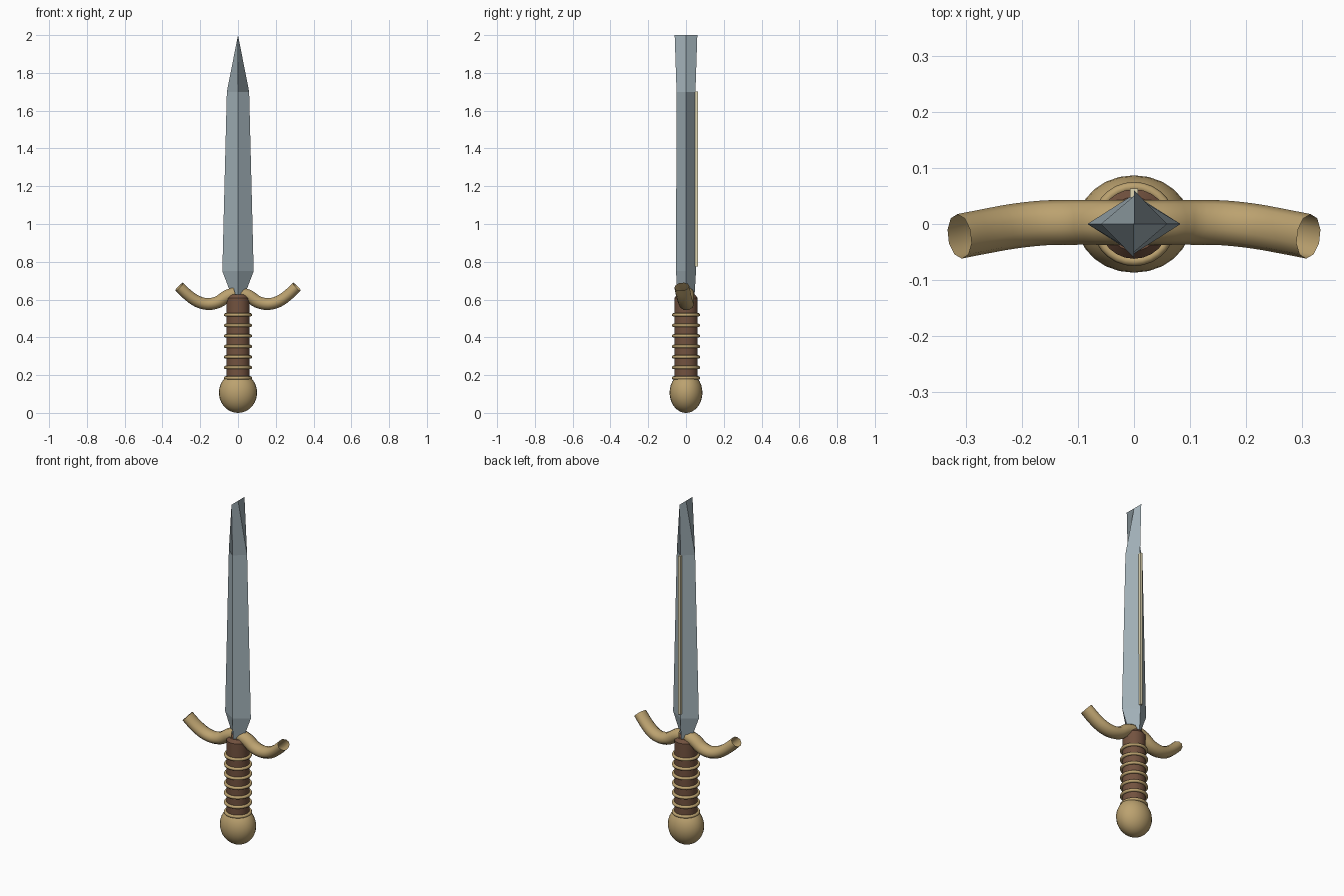
import bpy, bmesh, math
from mathutils import Vector

if "Cube" in bpy.data.objects:
    bpy.data.objects.remove(bpy.data.objects["Cube"])


def material(name, rgb):
    m = bpy.data.materials.new(name)
    m.diffuse_color = (*rgb, 1)
    m.use_nodes = True
    m.node_tree.nodes["Principled BSDF"].inputs["Base Color"].default_value = m.diffuse_color
    return m


steel = material("steel", (0.36, 0.44, 0.48))
brass = material("brass", (0.50, 0.36, 0.16))
leather = material("leather", (0.17, 0.085, 0.05))
inlay = material("pale_inlay", (0.75, 0.68, 0.45))


def finish(ob, name, mat, angle=None):
    ob.name = name
    ob.data.materials.append(mat)
    if angle:
        bpy.ops.object.select_all(action='DESELECT')
        ob.select_set(True)
        bpy.context.view_layer.objects.active = ob
        bpy.ops.object.shade_smooth_by_angle(angle=math.radians(angle))
    return ob


def loft(name, rings, mat, caps=True, angle=None):
    """Skin a list of equal-length closed rings."""
    bm = bmesh.new()
    vs = [[bm.verts.new(p) for p in r] for r in rings]
    n = len(vs[0])
    for a, b in zip(vs, vs[1:]):
        for i in range(n):
            j = (i + 1) % n
            bm.faces.new((a[i], a[j], b[j], b[i]))
    if caps:
        bm.faces.new(vs[0][::-1])
        bm.faces.new(vs[-1])
    bmesh.ops.remove_doubles(bm, verts=bm.verts, dist=1e-5)
    bmesh.ops.recalc_face_normals(bm, faces=bm.faces)
    me = bpy.data.meshes.new(name)
    bm.to_mesh(me)
    bm.free()
    ob = bpy.data.objects.new(name, me)
    bpy.context.collection.objects.link(ob)
    return finish(ob, name, mat, angle)


def circle(z, r, n=24):
    return [(r * math.cos(2 * math.pi * i / n), r * math.sin(2 * math.pi * i / n), z)
            for i in range(n)]


# blade: diamond section ending in a chisel edge along y
blade = [(0.60, 0.026, 0.044), (0.75, 0.083, 0.053), (1.70, 0.059, 0.050), (2.0, 0.0, 0.06)]
loft("blade", [[(x, 0, z), (0, y, z), (-x, 0, z), (0, -y, z)] for z, x, y in blade],
     steel, caps=False)

# pale strip along the back ridge
bpy.ops.mesh.primitive_cube_add(size=1, location=(0, 0.055, 1.238))
strip = bpy.context.object
strip.scale = (0.014, 0.016, 0.925)
finish(strip, "back_strip", inlay)

# grip with chamfered top
loft("grip", [circle(0.17, 0.062), circle(0.608, 0.062), circle(0.626, 0.048)], leather, angle=30)

# wire wraps
for i in range(7):
    bpy.ops.mesh.primitive_torus_add(major_radius=0.066, minor_radius=0.009,
                                     major_segments=28, minor_segments=8,
                                     location=(0, 0, 0.185 + i * 0.0557))
    finish(bpy.context.object, f"wrap_ring_{i + 1}", brass, 60)

# pommel: slightly flattened front to back, cut flat on top
rings = []
for k in range(15):
    t = math.radians(-89.9 + k * (142 / 14))
    rings.append([(x, y * 0.86, z) for x, y, z in
                  circle(0.107 + 0.107 * math.sin(t), 0.101 * math.cos(t))])
loft("pommel", rings, brass, angle=40)

# guard arms: open-ended swept tubes, drooping then curling up and forward
path = [Vector(p) for p in [(0.015, 0.003, 0.632), (0.06, 0.003, 0.617), (0.105, 0.003, 0.587),
                            (0.16, 0.002, 0.576), (0.215, -0.004, 0.59),
                            (0.265, -0.013, 0.624), (0.311, -0.022, 0.668)]]
pts = []
ext = [2 * path[0] - path[1]] + path + [2 * path[-1] - path[-2]]
for a, b, c, d in zip(ext, ext[1:], ext[2:], ext[3:]):
    for s in range(3):
        t = s / 3
        pts.append(0.5 * (2 * b + (c - a) * t + (2 * a - 5 * b + 4 * c - d) * t * t
                          + (3 * b - a - 3 * c + d) * t ** 3))
pts.append(path[-1])
rings = []
for i, p in enumerate(pts):
    tan = (pts[min(i + 1, len(pts) - 1)] - pts[max(i - 1, 0)]).normalized()
    side = (Vector((0, 1, 0)) - tan * tan.y).normalized()
    up = side.cross(tan)
    w = 0.036 - 0.006 * i / (len(pts) - 1)
    rings.append([p + side * 0.04 * math.cos(math.tau * k / 10)
                  + up * w * math.sin(math.tau * k / 10) for k in range(10)])
for name, s in (("guard_right", 1), ("guard_left", -1)):
    loft(name, [[(p.x * s, p.y, p.z) for p in r] for r in rings], brass, caps=False, angle=60)
